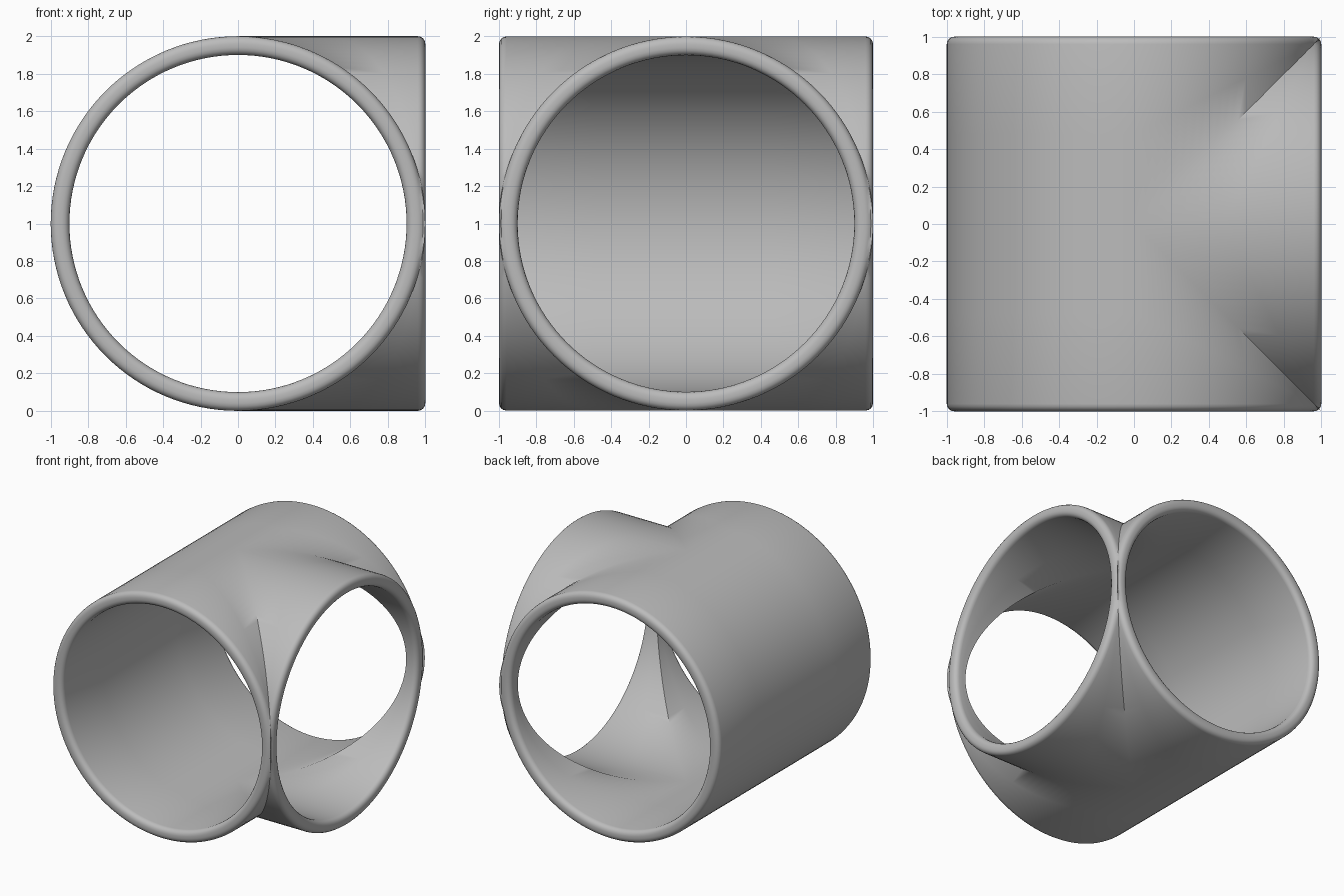
import bpy, bmesh
from math import sin, cos, pi, radians

cube = bpy.data.objects.get("Cube")
if cube:
    bpy.data.objects.remove(cube)

OUTER, INNER, BEVEL = 1.0, 0.9, 0.04
STEPS = 64       # around half a pipe
ARC = 4          # rounding of the rim

grey = bpy.data.materials.new("plain grey")
grey.use_nodes = True
colour = (0.5, 0.5, 0.5, 1)
grey.diffuse_color = colour
grey.node_tree.nodes["Principled BSDF"].inputs["Base Color"].default_value = colour


def wall_profile(s):
    """Wall section as (radius, distance): outer seam, rounded rim, inner seam."""
    s = max(s, 0)
    flat = 1 - BEVEL
    pts = [(OUTER, OUTER * s), (OUTER, (OUTER * s + flat) / 2)]
    for i in range(ARC + 1):
        a = i / ARC * pi / 2
        pts.append((OUTER - BEVEL * (1 - cos(a)), flat + BEVEL * sin(a)))
    for i in range(ARC + 1):
        a = (1 - i / ARC) * pi / 2
        pts.append((INNER + BEVEL * (1 - cos(a)), flat + BEVEL * sin(a)))
    pts += [(INNER, (INNER * s + flat) / 2), (INNER, INNER * s)]
    # the mitre against the neighbouring arm limits every point
    return [(r, max(d, r * s)) for r, d in pts]


def add_half_arm(bm, start, place):
    """Sweep the wall section through half a turn."""
    rows = []
    for i in range(STEPS + 1):
        a = start + pi * i / STEPS
        rows.append([bm.verts.new(place(r * sin(a), d, 1 + r * cos(a)))
                     for r, d in wall_profile(sin(a))])
    for p, q in zip(rows, rows[1:]):
        for j in range(len(p) - 1):
            bm.faces.new((p[j], p[j + 1], q[j + 1], q[j]))


bm = bmesh.new()
for side in (-1, 1):
    # main pipe: mitred half, then plain half
    add_half_arm(bm, 0, lambda u, d, z: (u, side * d, z))
    add_half_arm(bm, pi, lambda u, d, z: (u, side * d, z))
    # side branch
    add_half_arm(bm, 0, lambda u, d, z: (d, side * u, z))

bmesh.ops.remove_doubles(bm, verts=bm.verts, dist=0.0002)
bmesh.ops.dissolve_degenerate(bm, edges=bm.edges, dist=0.0001)
bmesh.ops.recalc_face_normals(bm, faces=bm.faces)

mesh = bpy.data.meshes.new("tee_pipe")
bm.to_mesh(mesh)
bm.free()
mesh.materials.append(grey)
pipe = bpy.data.objects.new("tee_pipe", mesh)
bpy.context.collection.objects.link(pipe)

# smooth walls, crisp mitre towards the corners
bpy.ops.object.select_all(action='DESELECT')
pipe.select_set(True)
bpy.context.view_layer.objects.active = pipe
bpy.ops.object.shade_smooth_by_angle(angle=radians(47))
